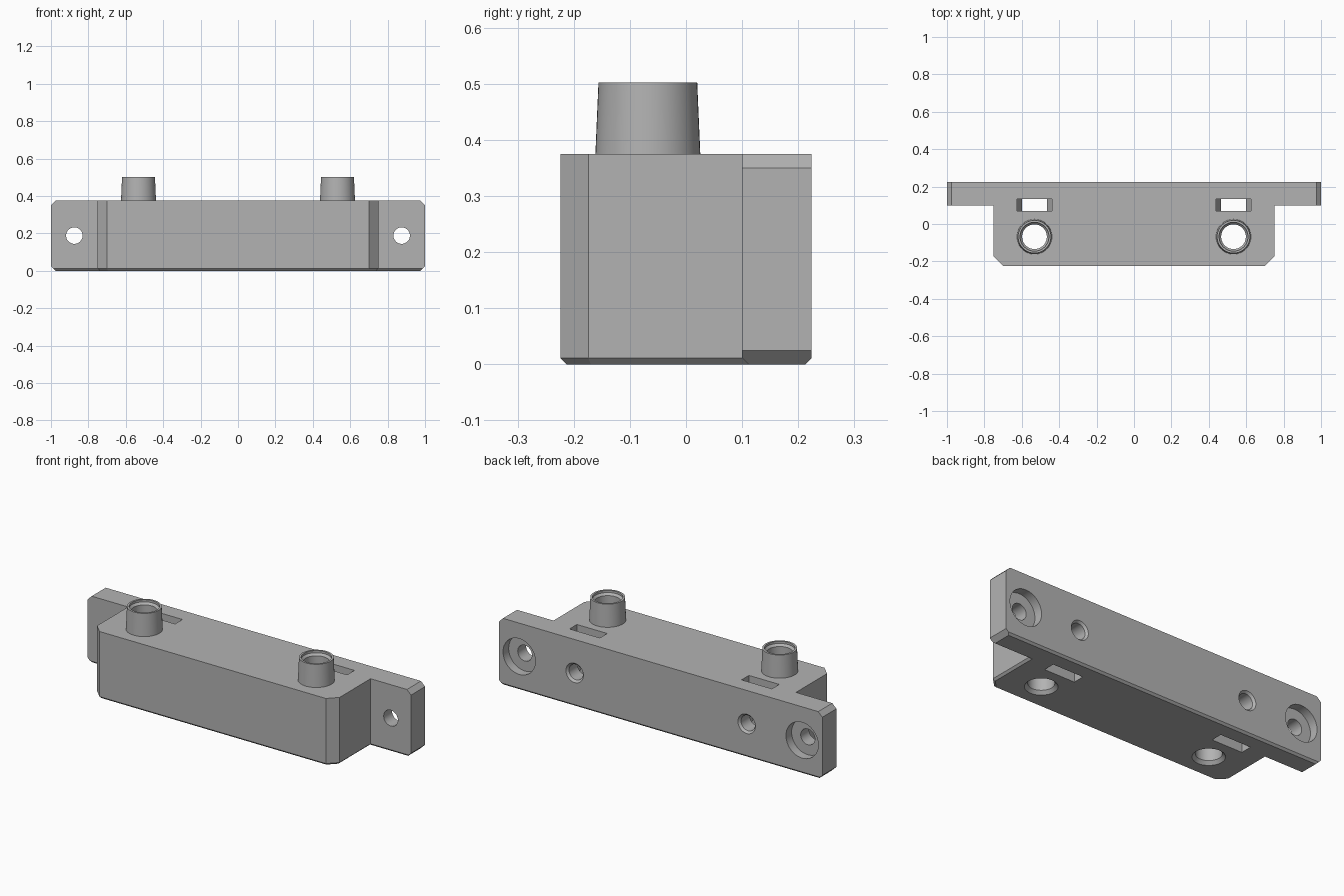
import bpy, bmesh, math
from mathutils import Matrix, Vector

if "Cube" in bpy.data.objects:
    bpy.data.objects.remove(bpy.data.objects["Cube"])

grey = bpy.data.materials.new("grey_plastic")
grey.diffuse_color = (0.45, 0.45, 0.45, 1)
grey.use_nodes = True
grey.node_tree.nodes["Principled BSDF"].inputs["Base Color"].default_value = grey.diffuse_color

H = 0.375            # block height
PX, PY = 0.532, -0.068   # post centre


def make(name, rings, matrix=Matrix()):
    """Closed solid lofted through rings of equal point count."""
    bm = bmesh.new()
    loops = [[bm.verts.new(matrix @ Vector(p)) for p in r] for r in rings]
    n = len(rings[0])
    for a, b in zip(loops, loops[1:]):
        for i in range(n):
            j = (i + 1) % n
            bm.faces.new((a[i], a[j], b[j], b[i]))
    bm.faces.new(loops[0][::-1])
    bm.faces.new(loops[-1])
    bmesh.ops.recalc_face_normals(bm, faces=bm.faces)
    me = bpy.data.meshes.new(name)
    bm.to_mesh(me)
    bm.free()
    me.materials.append(grey)
    ob = bpy.data.objects.new(name, me)
    bpy.context.collection.objects.link(ob)
    return ob


def lathe(name, profile, matrix, n=48):
    """Round solid along local z from (radius, z) pairs."""
    return make(name, [[(r * math.cos(2 * math.pi * i / n), r * math.sin(2 * math.pi * i / n), z)
                        for i in range(n)] for r, z in profile], matrix)


def apply_boolean(ob, tools, operation):
    for tool in tools:
        m = ob.modifiers.new("bool", 'BOOLEAN')
        m.operation, m.object, m.solver = operation, tool, 'EXACT'
        bpy.context.view_layer.objects.active = ob
        bpy.ops.object.modifier_apply(modifier=m.name)
        bpy.data.objects.remove(tool)


def outline(d, z):
    """T-shaped plan, inset by d."""
    half = [(1 - d, 0.224 - d), (1 - d, 0.1 + d), (0.75 - d, 0.1 + d),
            (0.75 - d, -0.174 + 0.4 * d), (0.7 - 0.4 * d, -0.224 + d)]
    return [(x, y, z) for x, y in half] + [(-x, y, z) for x, y in half[::-1]]


# block with rear flange and a small chamfer round the base
housing = make("housing", [outline(0.011, 0), outline(0, 0.011), outline(0, H)])

cutters, posts = [], []
for s in (-1, 1):
    # clipped flange corners
    for z, up in ((0, 1), (H, -1)):
        tri = [(0.975, z), (1.025, z + up * 0.05), (1.1, z), (1.025, z - up * 0.05)]
        tri = [(0.975 - 0.05, z - up * 0.05), (1.05, z + up * 0.075), (1.05, z - up * 0.05)]
        cutters.append(make("corner_cutter", [[(s * x, y, q) for x, q in tri] for y in (0.0, 0.3)]))
    # tapered hose post and its bore
    at = Matrix.Translation((s * PX, PY, 0))
    posts.append(lathe("post", [(0.094, H - 0.02), (0.0935, H), (0.088, 0.502)], at))
    cutters.append(lathe("bore_cutter", [(0.091, -0.01), (0.066, 0.018), (0.066, 0.478),
                                         (0.077, 0.49), (0.077, 0.52)], at))
    # nut slot, narrower in the middle
    cutters.append(make("slot_cutter", [
        [(s * PX + x * w, y, z) for x, y in ((-1, 0.07), (1, 0.07), (1, 0.135), (-1, 0.135))]
        for w, z in ((0.094, -0.02), (0.094, 0.09), (0.068, 0.135), (0.068, 0.24), (0.094, 0.285), (0.094, H + 0.02))]))
    # rear screw hole reaching the bore, slightly countersunk
    rear = Matrix.Translation((s * PX, 0.224, 0.188)) @ Matrix.Rotation(math.pi / 2, 4, 'X')
    cutters.append(lathe("screw_cutter", [(0.054, -0.01), (0.054, 0), (0.043, 0.012), (0.043, 0.26)], rear))
    # mounting hole with counterbore
    mount = Matrix.Translation((s * 0.875, 0.224, 0.188)) @ Matrix.Rotation(math.pi / 2, 4, 'X')
    cutters.append(lathe("mount_cutter", [(0.1, -0.02), (0.1, 0.05), (0.044, 0.05), (0.044, 0.2)], mount))

apply_boolean(housing, posts, 'UNION')
apply_boolean(housing, cutters, 'DIFFERENCE')

housing.select_set(True)
bpy.context.view_layer.objects.active = housing
bpy.ops.object.shade_smooth_by_angle(angle=math.radians(25))
